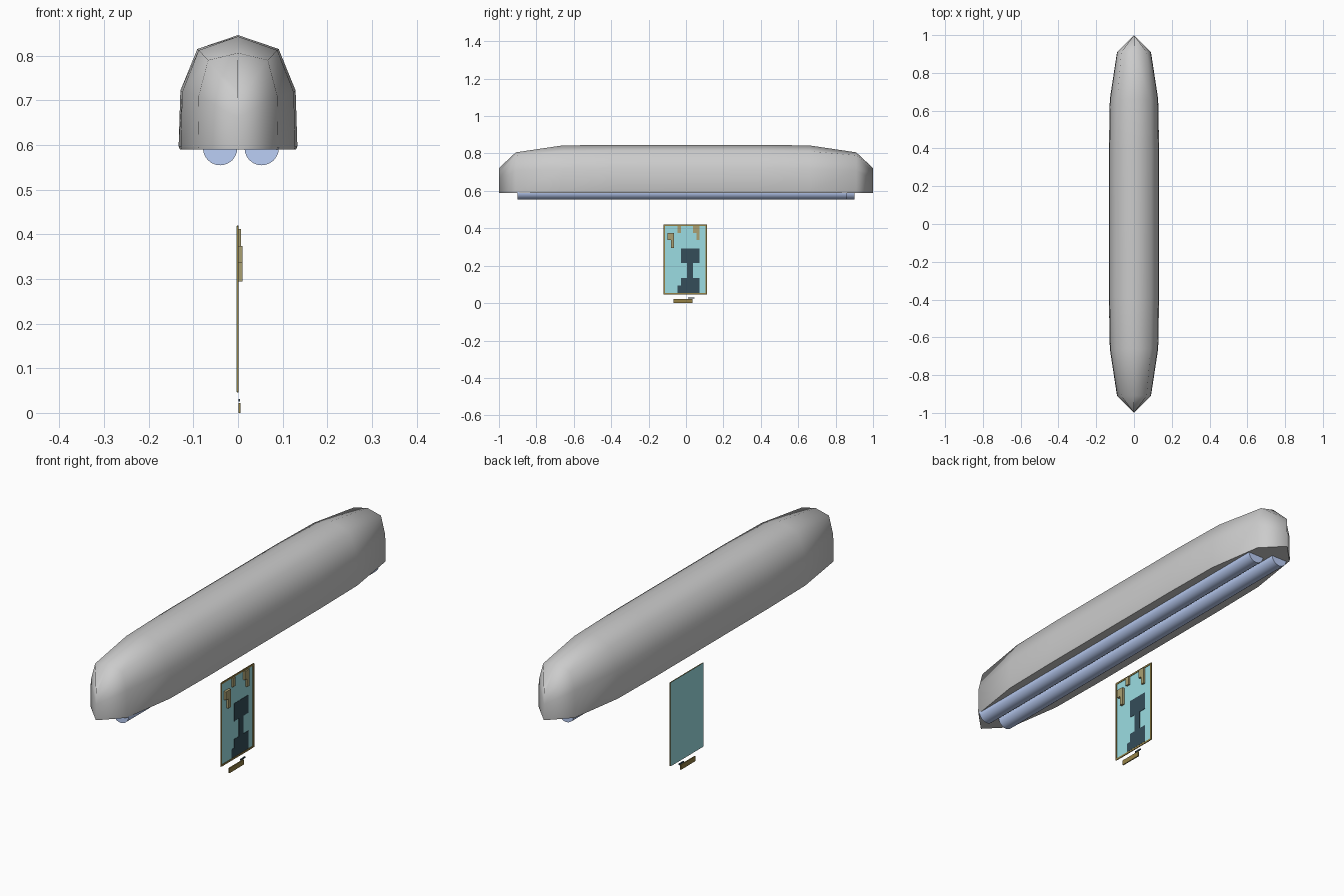
import bpy, bmesh, math

if "Cube" in bpy.data.objects:
    bpy.data.objects.remove(bpy.data.objects["Cube"])


def material(name, rgb):
    m = bpy.data.materials.new(name)
    m.diffuse_color = (*rgb, 1)
    m.use_nodes = True
    m.node_tree.nodes["Principled BSDF"].inputs["Base Color"].default_value = m.diffuse_color
    return m


BLUE = material("tube_blue", (0.50, 0.62, 0.92))
TEAL = material("panel_teal", (0.33, 0.72, 0.76))
DARK = material("dark_slate", (0.035, 0.075, 0.10))
TAN = material("tan", (0.40, 0.35, 0.17))
OLIVE = material("olive", (0.30, 0.22, 0.06))


def make_object(name, bm, mat=None):
    bmesh.ops.recalc_face_normals(bm, faces=bm.faces)
    me = bpy.data.meshes.new(name)
    bm.to_mesh(me)
    bm.free()
    ob = bpy.data.objects.new(name, me)
    bpy.context.collection.objects.link(ob)
    if mat:
        me.materials.append(mat)
    return ob


def boxes(name, mat, *ranges):
    """Joined boxes, each given as (x0, x1, y0, y1, z0, z1)."""
    bm = bmesh.new()
    for x0, x1, y0, y1, z0, z1 in ranges:
        verts = bmesh.ops.create_cube(bm, size=1)["verts"]
        for v in verts:
            v.co.x = x0 if v.co.x < 0 else x1
            v.co.y = y0 if v.co.y < 0 else y1
            v.co.z = z0 if v.co.z < 0 else z1
    return make_object(name, bm, mat)


def extrude_outline(name, mat, outline, x0, x1):
    """Flat plate with a (y, z) outline, thick along x."""
    bm = bmesh.new()
    face = bm.faces.new([bm.verts.new((x0, y, z)) for y, z in outline])
    new = bmesh.ops.extrude_face_region(bm, geom=[face])["geom"]
    for v in new:
        if isinstance(v, bmesh.types.BMVert):
            v.co.x = x1
    return make_object(name, bm, mat)


# lamp shade: half profiles (x, z) lofted along y, pinched to a vertical edge at each end
BOTTOM = 0.59
wide = [(0.130, BOTTOM), (0.133, 0.597), (0.129, 0.722), (0.091, 0.815), (0, 0.846)]
inner = [(0.126, BOTTOM), (0.128, 0.597), (0.125, 0.718), (0.088, 0.812), (0, 0.843)]
narrow = [(0.088, BOTTOM), (0.090, 0.597), (0.088, 0.71), (0.067, 0.79), (0, 0.806)]
tip = [(0, BOTTOM), (0, 0.597), (0, 0.66), (0, 0.70), (0, 0.722)]
half = [(1.0, tip), (0.91, narrow), (0.66, inner), (0.39, wide)]
stations = [(-y, p) for y, p in half] + [(y, p) for y, p in reversed(half)]

bm = bmesh.new()
rings = []
for y, prof in stations:
    pts = prof + [(-x, z) for x, z in reversed(prof[:-1])]
    rings.append([bm.verts.new((x, y, z)) for x, z in pts])
for a, b in zip(rings, rings[1:]):
    for i in range(len(a) - 1):
        bm.faces.new((a[i], a[i + 1], b[i + 1], b[i])).smooth = True
    bm.faces.new((a[-1], a[0], b[0], b[-1]))
bmesh.ops.remove_doubles(bm, verts=bm.verts, dist=0.0005)
for e in bm.edges:
    if any(f.smooth for f in e.link_faces) and any(not f.smooth for f in e.link_faces):
        e.smooth = False
make_object("lamp_shade", bm)

# two light tubes half sunk into the underside
for name, x, y0, y1 in (("left_tube", -0.040, -0.885, 0.90),
                        ("right_tube", 0.053, -0.90, 0.86)):
    bpy.ops.mesh.primitive_cylinder_add(vertices=24, radius=0.0385, depth=y1 - y0,
                                        location=(x, (y0 + y1) / 2, 0.593),
                                        rotation=(math.pi / 2, 0, 0))
    tube = bpy.context.object
    tube.name = name
    tube.data.materials.append(BLUE)
    bpy.ops.object.shade_smooth_by_angle(angle=math.radians(40))

# hanging panel with a raised thin border on its right face
Y0, Y1, Z0, Z1, W = -0.12, 0.112, 0.047, 0.419, 0.007
boxes("panel_sheet", TEAL, (-0.003, -0.001, Y0, Y1, Z0, Z1))
boxes("panel_border", OLIVE,
      (-0.0025, 0.001, Y0 - 0.001, Y0 + W, Z0, Z1),
      (-0.0025, 0.001, Y1 - W, Y1 + 0.001, Z0, Z1),
      (-0.0025, 0.001, Y0 + W, Y1 - W, Z0 - 0.001, Z0 + W),
      (-0.0025, 0.001, Y0 + W, Y1 - W, Z1 - W, Z1 + 0.001))

# dark stepped column on the panel
extrude_outline("panel_column", DARK, [
    (-0.046, 0.055), (0.072, 0.055), (0.072, 0.134), (0.037, 0.134), (0.037, 0.214),
    (0.072, 0.214), (0.072, 0.293), (-0.027, 0.293), (-0.027, 0.214), (0.005, 0.214),
    (0.005, 0.134), (-0.027, 0.134), (-0.027, 0.095), (-0.046, 0.095)], -0.001, 0.0005)

# tan blocks standing out from the panel
extrude_outline("hook_block", TAN, [
    (-0.098, 0.337), (-0.081, 0.337), (-0.081, 0.294), (-0.064, 0.294),
    (-0.064, 0.374), (-0.098, 0.374)], -0.001, 0.010)
boxes("small_block", TAN, (-0.001, 0.007, -0.046, -0.028, 0.374, 0.412))
extrude_outline("corner_block", TAN, [
    (0.038, 0.374), (0.055, 0.374), (0.055, 0.337), (0.072, 0.337),
    (0.072, 0.412), (0.038, 0.412)], -0.001, 0.007)

# loose bar and sliver under the panel
boxes("lower_bar", OLIVE, (0.001, 0.006, -0.068, 0.034, 0, 0.022))
boxes("lower_sliver", DARK, (0.001, 0.005, 0.012, 0.046, 0.025, 0.031))
